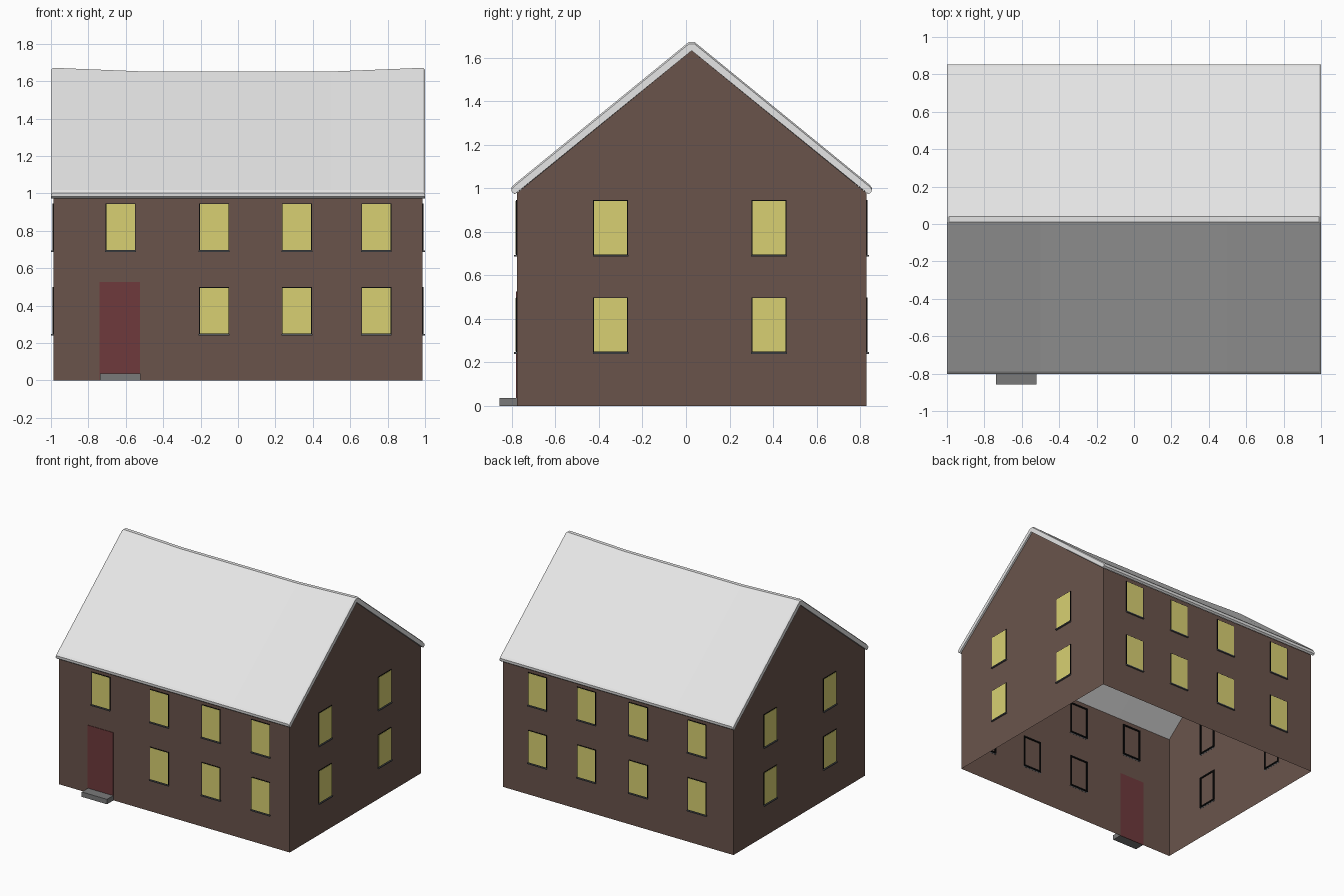
import bpy, bmesh, math
from mathutils import Matrix, Vector

if "Cube" in bpy.data.objects:
    bpy.data.objects.remove(bpy.data.objects["Cube"])

YC = 0.026                 # ridge line / house centre in y
WX, WY = 0.987, 0.803      # wall half sizes
EAVE, APEX = 0.978, 1.632  # wall heights


def material(name, rgb):
    lin = [(c / 255 / 12.92) if c < 10 else ((c / 255 + 0.055) / 1.055) ** 2.4 for c in rgb]
    m = bpy.data.materials.new(name)
    m.diffuse_color = (*lin, 1)
    m.use_nodes = True
    m.node_tree.nodes["Principled BSDF"].inputs["Base Color"].default_value = m.diffuse_color
    return m


BRICK = material("brown wall", (106, 84, 75))
ROOF = material("pale roof", (230, 230, 230))
GLASS = material("lit yellow glass", (216, 208, 114))
BLACK = material("black frame", (8, 8, 8))
DOOR = material("dark red door", (110, 58, 60))
STONE = material("grey step", (122, 122, 122))
SILL = material("slate sill", (88, 92, 96))


def finish(name, bm, mat):
    bmesh.ops.recalc_face_normals(bm, faces=bm.faces)
    me = bpy.data.meshes.new(name)
    bm.to_mesh(me)
    bm.free()
    me.materials.append(mat)
    ob = bpy.data.objects.new(name, me)
    bpy.context.collection.objects.link(ob)
    return ob


def box(bm, lo, hi, mat=Matrix()):
    lo, hi = Vector(lo), Vector(hi)
    m = mat @ Matrix.Translation((lo + hi) / 2) @ Matrix.Diagonal((*(hi - lo), 1))
    bmesh.ops.create_cube(bm, size=1, matrix=m)


# Walls: open-bottomed shell with two gables
bm = bmesh.new()
outline = [(-WY, 0), (WY, 0), (WY, EAVE), (0, APEX), (-WY, EAVE)]
ends = [[bm.verts.new((x, YC + y, z)) for y, z in outline] for x in (-WX, WX)]
for e in ends:
    bm.faces.new(e)
for i in (1, 4):
    j = (i + 1) % 5
    bm.faces.new((ends[0][i], ends[0][j], ends[1][j], ends[1][i]))
finish("walls", bm, BRICK)

# Roof: thick folded profile swept along x, ridge sagging in the middle
half = [(0.014, 1.671), (0.815, 1.018), (0.828, 1.003), (0.826, 0.983), (0.812, 0.973)]
profile = half + [(0, 1.632)] + [(-d, z) for d, z in reversed(half)]
inner = {(0, 1.632)}
bm = bmesh.new()
rings = []
for x, sag, drop in ((-1, 0, .009), (-.988, 0, 0), (-.5, .02, 0),
                     (.5, .02, 0), (.988, 0, 0), (1, 0, .009)):
    ring = []
    for d, z in profile:
        top = z > 1.0
        dz = -sag * (1 - abs(d) / 0.828)
        if (d, z) not in inner and top:
            dz -= drop
        ring.append(bm.verts.new((x, YC + d, z + dz)))
    rings.append(ring)
n = len(profile)
for a, b in zip(rings, rings[1:]):
    for i in range(n):
        j = (i + 1) % n
        bm.faces.new((a[i], a[j], b[j], b[i]))
bm.faces.new(rings[0])
bm.faces.new(rings[-1])
finish("roof", bm, ROOF)

# Windows: local x runs along the facade, local -y points outward
LOW, HIGH = 0.247, 0.694
FRONT = [-0.628, -0.128, 0.315, 0.74]
BACK = [-0.69, -0.27, 0.173, 0.677]
SIDE = [-0.346, 0.381]


def facade(angle, x, y):
    return Matrix.Translation((x, y, 0)) @ Matrix.Rotation(math.radians(angle), 4, 'Z')


facades = [
    (facade(0, 0, YC - WY), [(u, HIGH) for u in FRONT] + [(u, LOW) for u in FRONT[1:]]),
    (facade(180, 0, YC + WY), [(u, z) for u in BACK for z in (LOW, HIGH)]),
    (facade(90, WX, 0), [(u, z) for u in SIDE for z in (LOW, HIGH)]),
    (facade(-90, -WX, 0), [(-u, z) for u in SIDE for z in (LOW, HIGH)]),
]
frames, panes, sills = bmesh.new(), bmesh.new(), bmesh.new()
W, H, T = 0.08, 0.252, 0.012
for m, spots in facades:
    for u, z in spots:
        # frame ring passing through the wall
        for s in (-1, 1):
            a, b = sorted((u + s * W, u + s * (W - T)))
            box(frames, (a, -.004, z), (b, .006, z + H), m)
        for k in (z, z + H - T):
            box(frames, (u - W + T, -.004, k), (u + W - T, .006, k + T), m)
        box(panes, (u - W + .004, -.0055, z + .003), (u + W - .004, -.001, z + H - .004), m)
        box(sills, (u - W - .002, -.012, z - .008), (u + W + .002, .001, z), m)
finish("window_frames", frames, BLACK)
finish("window_panes", panes, GLASS)
finish("window_sills", sills, SILL)

# Door plate and stone step
bm = bmesh.new()
box(bm, (-.74, YC - WY - .004, .0), (-.523, YC - WY + .001, .525))
finish("door", bm, DOOR)
bm = bmesh.new()
box(bm, (-.738, -.857, 0), (-.522, YC - WY, .038))
finish("step", bm, STONE)
